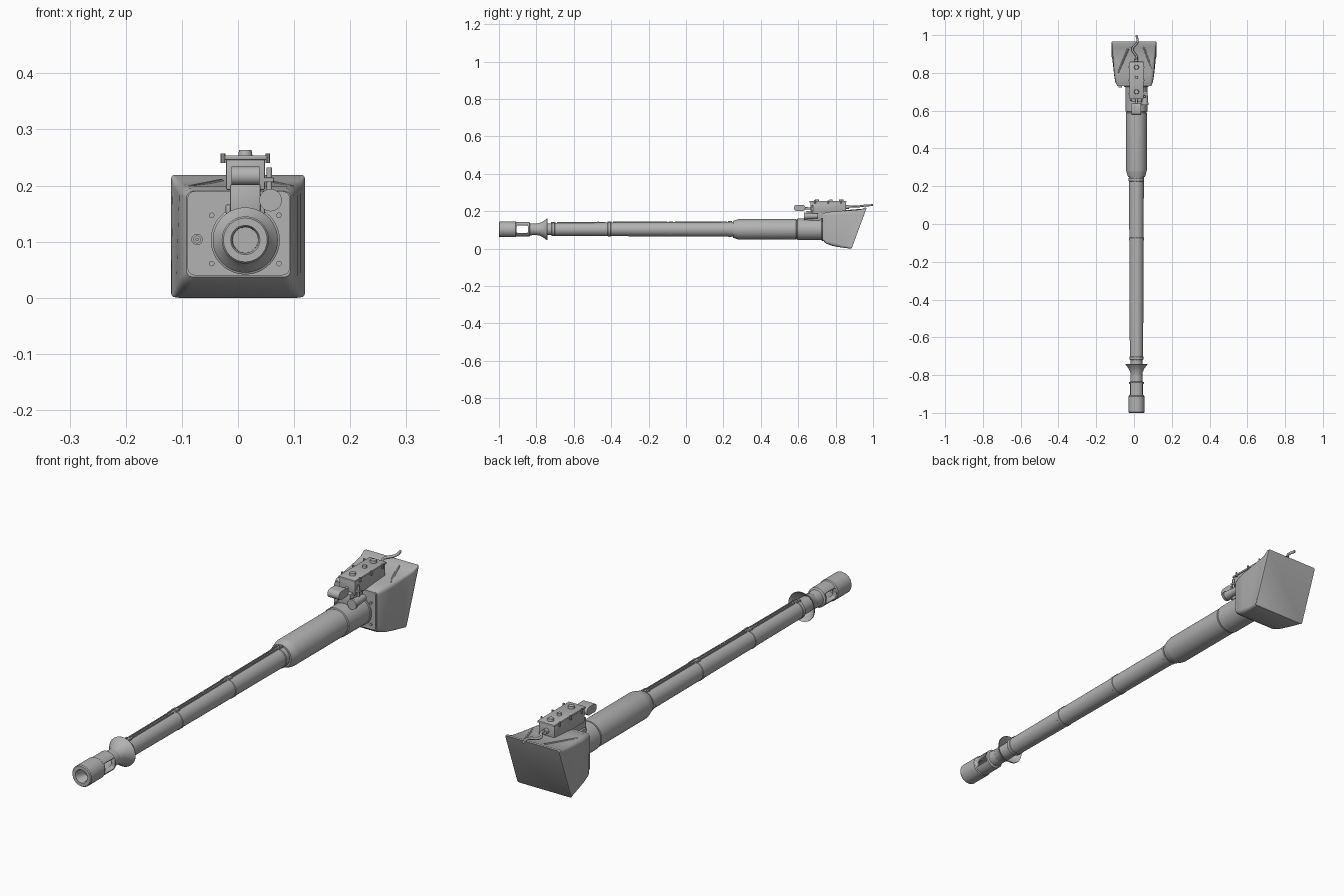
import bpy, bmesh, math
from mathutils import Vector, Matrix

if "Cube" in bpy.data.objects:
    bpy.data.objects.remove(bpy.data.objects["Cube"])

AX, AZ = 0.013, 0.103            # barrel axis
grey = bpy.data.materials.new("plain_grey")
grey.diffuse_color = (0.45, 0.45, 0.45, 1)
grey.use_nodes = True
grey.node_tree.nodes["Principled BSDF"].inputs["Base Color"].default_value = grey.diffuse_color


def finish(name, bm, smooth=True):
    bmesh.ops.recalc_face_normals(bm, faces=bm.faces[:])
    me = bpy.data.meshes.new(name)
    bm.to_mesh(me)
    bm.free()
    ob = bpy.data.objects.new(name, me)
    bpy.context.collection.objects.link(ob)
    me.materials.append(grey)
    if smooth:
        bpy.ops.object.select_all(action='DESELECT')
        ob.select_set(True)
        bpy.context.view_layer.objects.active = ob
        bpy.ops.object.shade_smooth_by_angle(angle=math.radians(32))
    return ob


def loft(name, rings, caps=True, wrap=False):
    bm = bmesh.new()
    vs = [[bm.verts.new(p) for p in ring] for ring in rings]
    n = len(vs[0])
    pairs = list(zip(vs, vs[1:])) + ([(vs[-1], vs[0])] if wrap else [])
    for a, b in pairs:
        for i in range(n):
            j = (i + 1) % n
            bm.faces.new((a[i], a[j], b[j], b[i]))
    if caps and not wrap:
        bm.faces.new(vs[0])
        bm.faces.new(vs[-1])
    return finish(name, bm)


def lathe(name, profile, n=48, x=AX, z=AZ, wrap=False):
    """Turn (y, radius) points around an axis along y."""
    rings = [[(x + r * math.cos(2 * math.pi * i / n), y, z + r * math.sin(2 * math.pi * i / n))
              for i in range(n)] for y, r in profile]
    return loft(name, rings, wrap=wrap)


def box(name, x0, x1, y0, y1, z0, z1, bevel=0.0):
    bm = bmesh.new()
    bmesh.ops.create_cube(bm, size=1)
    bmesh.ops.scale(bm, vec=(x1 - x0, y1 - y0, z1 - z0), verts=bm.verts)
    bmesh.ops.translate(bm, vec=((x0 + x1) / 2, (y0 + y1) / 2, (z0 + z1) / 2), verts=bm.verts)
    if bevel:
        bmesh.ops.bevel(bm, geom=bm.edges[:], offset=bevel, segments=2, affect='EDGES', profile=0.5)
    return finish(name, bm)


def rod(name, a, b, r, n=20, r2=None):
    a, b = Vector(a), Vector(b)
    bm = bmesh.new()
    m = Matrix.Translation((a + b) / 2) @ (b - a).to_track_quat('Z', 'Y').to_matrix().to_4x4()
    bmesh.ops.create_cone(bm, cap_ends=True, segments=n, radius1=r, radius2=r2 or r,
                          depth=(b - a).length, matrix=m)
    return finish(name, bm)


def rounded_rect(x0, x1, z0, z1, r, n=5):
    pts = []
    for k, (cx, cz) in enumerate([(x1 - r, z1 - r), (x0 + r, z1 - r), (x0 + r, z0 + r), (x1 - r, z0 + r)]):
        for i in range(n + 1):
            t = math.pi / 2 * (k + i / n)
            pts.append((cx + r * math.cos(t), cz + r * math.sin(t)))
    return pts


# muzzle brake with bore and side ports
brake = lathe("muzzle_brake", [(-0.995, 0.023), (-1.0, 0.026), (-1.0, 0.039), (-0.996, 0.042),
              (-0.912, 0.042), (-0.908, 0.039), (-0.838, 0.039), (-0.834, 0.032),
              (-0.80, 0.031), (-0.80, 0.021)], wrap=True)
cutter = box("port_cutter", AX - 0.1, AX + 0.1, -0.905, -0.845, 0.084, 0.124, 0.006)
cutter.hide_render = True
cutter.hide_viewport = True
cut = brake.modifiers.new("ports", 'BOOLEAN')
cut.operation, cut.object, cut.solver = 'DIFFERENCE', cutter, 'EXACT'
lathe("bore_plug", [(-0.95, 0.0225), (-0.94, 0.0225)])

# flared collar, hollow at the rear
lathe("flared_collar", [(-0.805, 0.03), (-0.785, 0.033), (-0.768, 0.04), (-0.755, 0.049), (-0.744, 0.058),
      (-0.741, 0.057), (-0.752, 0.047), (-0.765, 0.037), (-0.775, 0.03)], wrap=True)

# barrel and its jackets
lathe("barrel", [(-0.80, 0.030), (-0.72, 0.031), (-0.715, 0.035), (-0.42, 0.0365), (-0.08, 0.038), (0.27, 0.039)])
for y, r in ((-0.71, 0.0365), (-0.41, 0.038), (-0.08, 0.0395), (0.235, 0.041)):
    lathe("jacket_band", [(y - 0.009, r - 0.002), (y - 0.007, r), (y + 0.007, r), (y + 0.009, r - 0.002)])
    for s in (-1, 1):
        box("band_clamp", AX + s * 0.009 - 0.003, AX + s * 0.009 + 0.003, y - 0.011, y + 0.011,
            AZ + r - 0.005, AZ + r + 0.003)

# paired strips on the top of the barrel
for y0, y1, z in ((-0.69, -0.43, 0.139), (-0.39, -0.10, 0.1405), (-0.06, 0.22, 0.142)):
    for s in (-1, 1):
        box("jacket_strip", AX + s * 0.006 - 0.002, AX + s * 0.006 + 0.002, y0, y1, z - 0.005, z + 0.0035)
for y in (-0.47, -0.26, -0.235):
    rod("jacket_bolt", (AX, y, 0.138), (AX, y, 0.146), 0.004, 8)

# recoil sleeve
lathe("recoil_sleeve", [(0.25, 0.038), (0.25, 0.045), (0.275, 0.053), (0.285, 0.055),
      (0.588, 0.055), (0.59, 0.053), (0.594, 0.053), (0.596, 0.0575), (0.725, 0.058),
      (0.727, 0.0615), (0.745, 0.0615)])

# mantlet plate with bolts and coaxial port
plate = rounded_rect(-0.09, 0.092, 0.04, 0.19, 0.013)
loft("mantlet_plate", [[(x, y, z) for x, z in plate] for y in (0.731, 0.765)])
for x in (-0.047, 0.073):
    for z in (0.061, 0.147):
        rod("plate_bolt", (x, 0.726, z), (x, 0.735, z), 0.005, 10)
lathe("coaxial_port", [(0.74, 0.010), (0.722, 0.010), (0.722, 0.006), (0.736, 0.006)], 20, -0.073, 0.104, True)
lathe("coaxial_tube", [(0.725, 0.003), (0.74, 0.003)], 12, -0.073, 0.104)

# canvas cover: x range, z range, y at bottom and top, corner radius
rings = []
for x0, x1, z0, z1, yb, yt, r in ((-0.092, 0.094, 0.037, 0.190, 0.738, 0.738, 0.012),
                                  (-0.099, 0.100, 0.026, 0.195, 0.750, 0.752, 0.016),
                                  (-0.105, 0.106, 0.014, 0.199, 0.785, 0.795, 0.018),
                                  (-0.110, 0.111, 0.006, 0.203, 0.830, 0.865, 0.014),
                                  (-0.116, 0.116, 0.000, 0.209, 0.878, 0.935, 0.010),
                                  (-0.119, 0.119, 0.001, 0.219, 0.884, 0.957, 0.006),
                                  (-0.118, 0.118, 0.004, 0.218, 0.887, 0.966, 0.006)):
    rings.append([(x, yb + (yt - yb) * (z - z0) / (z1 - z0), z) for x, z in rounded_rect(x0, x1, z0, z1, r)])
loft("canvas_cover", rings)
# folds in the canvas top
for xa, ya, xb, yb in ((-0.085, 0.80, -0.03, 0.93), (-0.10, 0.90, 0.0, 0.945), (0.095, 0.82, 0.05, 0.94)):
    rod("canvas_fold", (xa, ya, 0.195), (xb, yb, 0.206), 0.006, 10)

# sight pedestal and housing
box("sight_pedestal", -0.014, 0.040, 0.645, 0.725, 0.145, 0.202, 0.002)
box("pedestal_foot", -0.022, 0.048, 0.655, 0.715, 0.15, 0.166, 0.002)
box("sight_housing", -0.021, 0.048, 0.665, 0.855, 0.192, 0.250, 0.003)
box("housing_lid", -0.024, 0.051, 0.661, 0.859, 0.246, 0.254, 0.002)
for y in (0.69, 0.76, 0.83):
    for x in (-0.027, 0.053):
        rod("lid_latch", (x, y, 0.240), (x, y, 0.257), 0.0045, 10)
for y, r in ((0.70, 0.013), (0.775, 0.009), (0.83, 0.013)):
    rod("lid_cap", (AX, y, 0.252), (AX, y, 0.263), r, 20, r * 0.85)

# rounded aiming paddle ahead of the housing
paddle = [(y, z) for y, z in rounded_rect(0.577, 0.638, 0.201, 0.234, 0.0155)]
loft("aiming_paddle", [[(x, y, z) for y, z in paddle] for x in (-0.012, 0.038)])
rod("paddle_arm", (AX, 0.63, 0.216), (AX, 0.67, 0.214), 0.006, 12)

# side lamp and bracket
rod("side_lamp", (0.058, 0.635, 0.174), (0.058, 0.705, 0.174), 0.018, 24, 0.013)
rod("lamp_rim", (0.058, 0.630, 0.174), (0.058, 0.640, 0.174), 0.020, 24)
rod("lamp_post", (0.056, 0.675, 0.185), (0.056, 0.675, 0.232), 0.005, 12)
box("lamp_bracket", 0.035, 0.064, 0.667, 0.683, 0.206, 0.214, 0.001)

# cable from the rear of the housing
curve = bpy.data.curves.new("cable", 'CURVE')
curve.dimensions = '3D'
curve.bevel_depth, curve.bevel_resolution, curve.use_fill_caps = 0.0055, 3, True
sp = curve.splines.new('BEZIER')
pts = [(0.012, 0.85, 0.222), (0.014, 0.885, 0.226), (-0.008, 0.925, 0.226), (0.018, 0.965, 0.231), (0.013, 0.999, 0.232)]
sp.bezier_points.add(len(pts) - 1)
for bp, p in zip(sp.bezier_points, pts):
    bp.co = p
    bp.handle_left_type = bp.handle_right_type = 'AUTO'
cable = bpy.data.objects.new("cable", curve)
bpy.context.collection.objects.link(cable)
curve.materials.append(grey)
rod("cable_socket", (0.012, 0.85, 0.222), (0.012, 0.872, 0.223), 0.010, 16)
